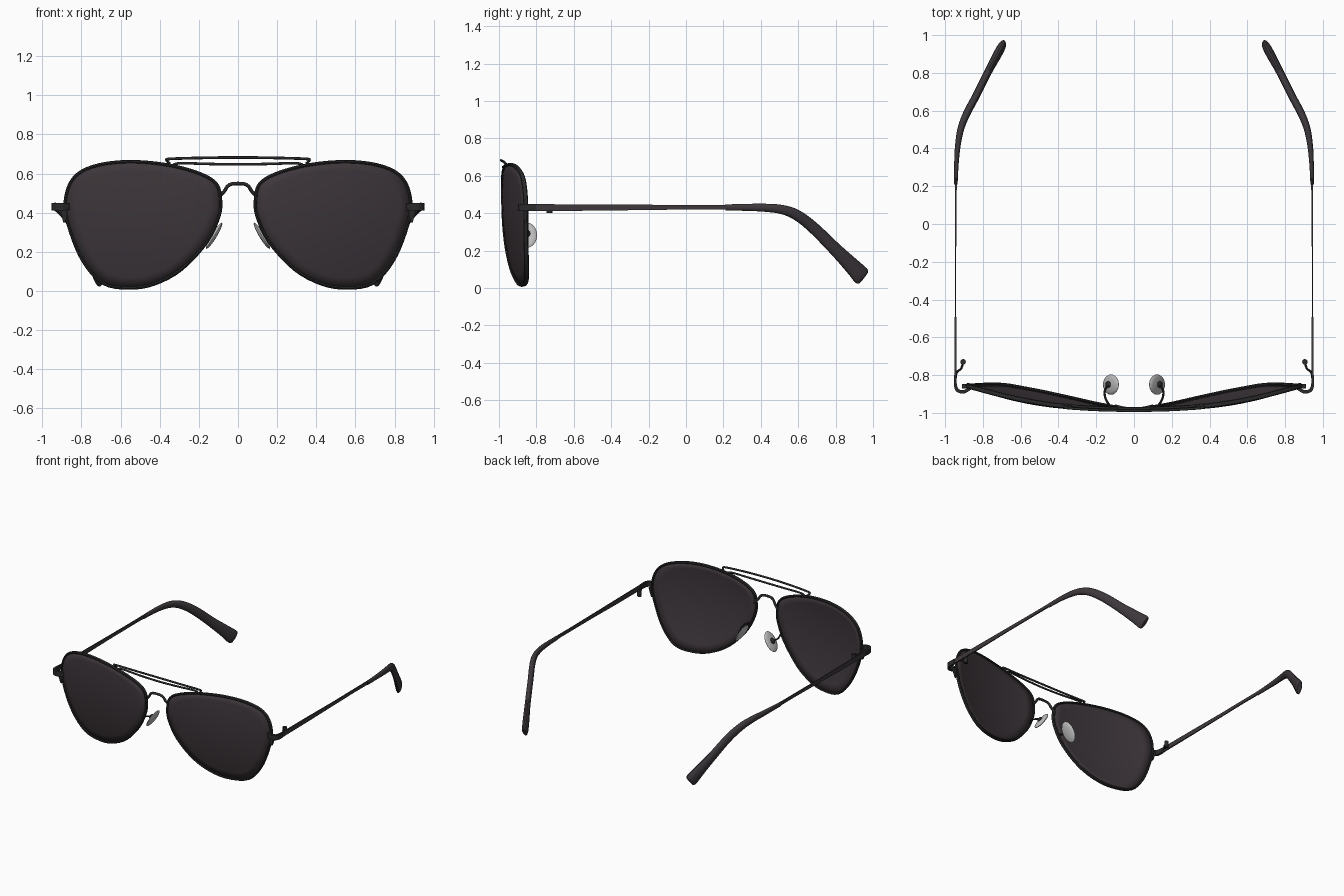
import bpy, bmesh, math
from mathutils import Vector, Matrix

if "Cube" in bpy.data.objects:
    bpy.data.objects.remove(bpy.data.objects["Cube"])


def material(name, rgb):
    m = bpy.data.materials.new(name)
    m.diffuse_color = (*rgb, 1)
    m.use_nodes = True
    m.node_tree.nodes["Principled BSDF"].inputs["Base Color"].default_value = m.diffuse_color
    return m


TINT = material("smoky charcoal", (0.047, 0.037, 0.043))
METAL = material("dark gunmetal", (0.024, 0.023, 0.024))
TEMPLE = material("charcoal plastic", (0.047, 0.039, 0.045))
CLEAR = material("pale silicone", (0.52, 0.53, 0.52))


def finish(name, bm, mat, mirror=True, angle=40):
    bmesh.ops.recalc_face_normals(bm, faces=bm.faces[:])
    me = bpy.data.meshes.new(name)
    bm.to_mesh(me)
    bm.free()
    me.materials.append(mat)
    ob = bpy.data.objects.new(name, me)
    bpy.context.collection.objects.link(ob)
    bpy.ops.object.select_all(action='DESELECT')
    ob.select_set(True)
    bpy.context.view_layer.objects.active = ob
    bpy.ops.object.shade_smooth_by_angle(angle=math.radians(angle))
    if mirror:
        ob.modifiers.new("mirror", 'MIRROR').use_mirror_merge = False
    return ob


def spline(pts, steps, closed=False):
    """Smooth curve through points of any dimension."""
    n, out = len(pts), []
    at = lambda i: pts[i % n] if closed else pts[max(0, min(n - 1, i))]
    for i in range(n if closed else n - 1):
        for s in range(steps):
            t = s / steps
            out.append(tuple(
                0.5 * (2 * b + (c - a) * t + (2 * a - 5 * b + 4 * c - d) * t * t
                       + (3 * b - a - 3 * c + d) * t ** 3)
                for a, b, c, d in zip(at(i - 1), at(i), at(i + 1), at(i + 2))))
    if not closed:
        out.append(tuple(pts[-1]))
    return out


def loft(name, rows, mat, up=(0, 0, 1), sides=10, closed=False, mirror=True, square=False):
    """Sweep an oval or box section along rows of (x, y, z, half width, half height)."""
    bm, rings, n = bmesh.new(), [], len(rows)
    up = Vector(up)
    if square:
        section = [(1, 1), (-1, 1), (-1, -1), (1, -1)]
    else:
        section = [(math.cos(2 * math.pi * k / sides), math.sin(2 * math.pi * k / sides))
                   for k in range(sides)]
    for i, r in enumerate(rows):
        a = rows[(i - 1) % n] if closed else rows[max(i - 1, 0)]
        b = rows[(i + 1) % n] if closed else rows[min(i + 1, n - 1)]
        t = (Vector(b[:3]) - Vector(a[:3])).normalized()
        side = t.cross(up).normalized()
        nor = side.cross(t)
        rings.append([bm.verts.new(Vector(r[:3]) + side * (u * r[3]) + nor * (v * r[4]))
                      for u, v in section])
    m = len(section)
    for i in range(n if closed else n - 1):
        p, q = rings[i], rings[(i + 1) % n]
        for k in range(m):
            bm.faces.new((p[k], p[(k + 1) % m], q[(k + 1) % m], q[k]))
    if not closed:
        bm.faces.new(rings[0])
        bm.faces.new(rings[-1])
    return finish(name, bm, mat, mirror)


def tube(pts, r):
    return [(*p, r, r) for p in pts]


def dome(x, z):
    """Depth of the curved front that lenses and rims follow."""
    return -0.98 + 0.28 * (x - 0.22) ** 2 + 0.33 * (z - 0.48) ** 2


# Teardrop outline shared by lens and rim
outline = spline([(.09, .47), (.097, .385), (.16, .25), (.29, .11), (.43, .035), (.56, .015),
                  (.69, .04), (.79, .15), (.855, .30), (.883, .43), (.862, .54), (.80, .61),
                  (.68, .65), (.52, .66), (.34, .64), (.19, .597), (.11, .545)], 4, True)

# Lenses: concentric rings laid on the dome, then thickened
bm = bmesh.new()
cx, cz = 0.5, 0.38
rings = []
for s in (1, .85, .68, .5, .32, .15):
    ring = []
    for x, z in outline:
        px, pz = cx + (x - cx) * s, cz + (z - cz) * s
        ring.append(bm.verts.new((px, dome(px, pz), pz)))
    rings.append(ring)
n = len(outline)
for p, q in zip(rings, rings[1:]):
    for k in range(n):
        bm.faces.new((p[k], p[(k + 1) % n], q[(k + 1) % n], q[k]))
hub = bm.verts.new((cx, dome(cx, cz), cz))
for k in range(n):
    bm.faces.new((rings[-1][k], rings[-1][(k + 1) % n], hub))
lens = finish("lenses", bm, TINT)
sol = lens.modifiers.new("thickness", 'SOLIDIFY')
sol.thickness, sol.offset = 0.01, 0

# Wire rims
loft("rims", [(x, dome(x, z), z, .009, .013) for x, z in outline], METAL,
     up=(0, 1, 0), sides=8, closed=True)


def symmetric(half):
    """Extend a path ending at x = 0 to the other side."""
    return half + [(-x, y, z) for x, y, z in reversed(half[:-1])]


# Arched nose bridge
arch = symmetric([(.098, -.965, .475), (.084, -.968, .495), (.068, -.972, .512),
                  (.056, -.975, .532), (.035, -.977, .546), (0, -.978, .549)])
loft("nose_bridge", tube(spline(arch, 4), .009), METAL, up=(0, 1, 0), mirror=False)

# Double brow bars
upper = symmetric([(.35, -.955, .652), (.365, -.968, .668), (.345, -.975, .675),
                   (.18, -.985, .680), (0, -.988, .682)])
lower = symmetric([(.33, -.958, .645), (.29, -.967, .653), (.15, -.974, .649), (0, -.977, .647)])
loft("upper_brow_bar", tube(spline(upper, 4), .007), METAL, up=(.0, .3, 1), mirror=False)
loft("lower_brow_bar", tube(spline(lower, 4), .007), METAL, mirror=False)

# Nose pads: flat ovals leaning outward at the bottom
long_axis = Vector((.085, 0, -.14)).normalized()
depth_axis = Vector((0, 1, 0))
thin_axis = long_axis.cross(depth_axis)
basis = Matrix((long_axis, depth_axis, thin_axis)).transposed().to_4x4()
centre = Vector((.122, -.85, .282))
bm = bmesh.new()
bmesh.ops.create_uvsphere(bm, u_segments=20, v_segments=10, radius=1,
                          matrix=Matrix.Translation(centre) @ basis
                          @ Matrix.Diagonal((.078, .054, .014, 1)))
finish("nose_pads", bm, CLEAR, angle=60)

# Pad mounts and arms
bm = bmesh.new()
bmesh.ops.create_uvsphere(bm, u_segments=10, v_segments=6, radius=1,
                          matrix=Matrix.Translation(centre + Vector((.014, 0, .009))) @ basis
                          @ Matrix.Diagonal((.022, .018, .012, 1)))
finish("pad_mounts", bm, METAL)
arm = [(.125, dome(.125, .31), .31), (.15, -.925, .315), (.155, -.885, .30), (.137, -.85, .292)]
loft("pad_arms", tube(spline(arm, 4), .006), METAL, sides=8)

# End pieces wrapping from the rim to the temples
end = [(.865, -.868, .43, .009, .016), (.90, -.888, .43, .009, .019), (.932, -.882, .43, .009, .019),
       (.945, -.855, .43, .008, .019), (.946, -.80, .43, .006, .018)]
loft("end_pieces", spline(end, 4), METAL, square=True)

# Hinge hooks with a small barrel
hook = [(.945, -.82, .43), (.938, -.785, .43), (.915, -.765, .43), (.905, -.735, .43)]
loft("hinge_hooks", tube(spline(hook, 3), .006), METAL, sides=8)
loft("hinge_barrels", tube([(.905, -.73, .40), (.905, -.73, .445)], .015), METAL,
     up=(0, 1, 0), sides=12)
loft("hinge_gussets", [(.893, -.86, .42, .018, .012), (.888, -.86, .35, .005, .006)],
     METAL, up=(0, 1, 0), square=True)

# Thin flat temple arms
loft("temple_arms", [(.946, -.84, .43, .005, .018), (.945, -.5, .43, .004, .017),
                     (.945, -.2, .431, .003, .014), (.943, .05, .432, .004, .012),
                     (.943, .26, .432, .005, .012)], TEMPLE, square=True)

# Padded temple tips curving down and inward
tip = [(.943, .21, .430, .009, .017), (.940, .32, .431, .012, .019), (.932, .42, .429, .015, .022),
       (.915, .51, .420, .018, .025), (.883, .59, .391, .020, .029), (.835, .68, .323, .020, .032),
       (.775, .80, .205, .020, .036), (.727, .89, .115, .023, .045), (.703, .935, .068, .022, .051),
       (.697, .949, .055, .014, .042)]
loft("temple_tips", spline(tip, 4), TEMPLE, sides=14)
